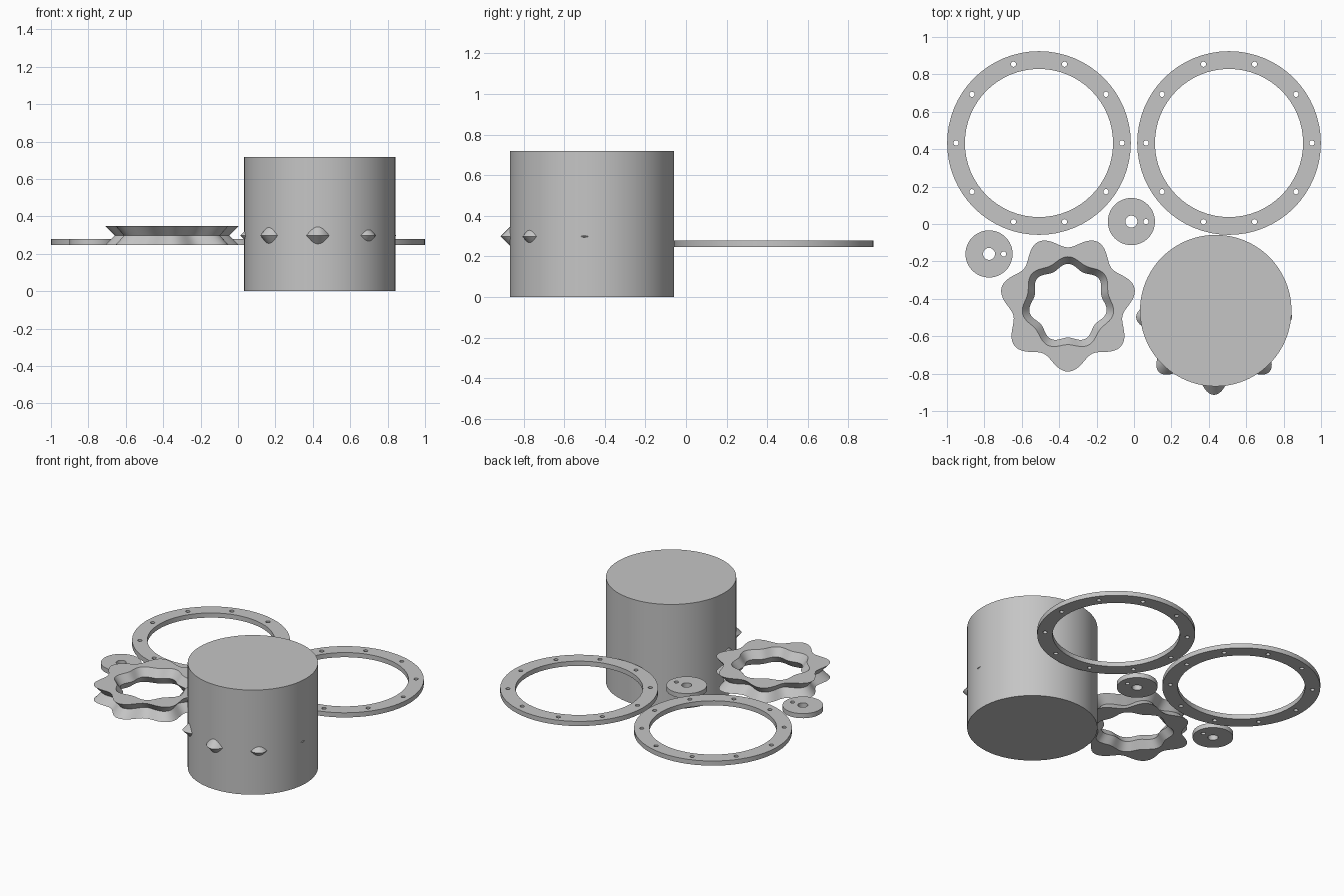
import bpy, bmesh
from math import sin, cos, pi, radians

if "Cube" in bpy.data.objects:
    bpy.data.objects.remove(bpy.data.objects["Cube"])

Z0, Z1 = 0.247, 0.279          # flat plates
K0, KM, K1 = 0.247, 0.298, 0.35  # lobed parts: bottom, waist, top

grey = bpy.data.materials.new("light_grey")
grey.diffuse_color = (0.56, 0.56, 0.56, 1)
grey.use_nodes = True
grey.node_tree.nodes["Principled BSDF"].inputs["Base Color"].default_value = grey.diffuse_color


def finish(ob, name, angle=30):
    """Clean the mesh, name it, colour it and shade it."""
    ob.name = name
    bm = bmesh.new()
    bm.from_mesh(ob.data)
    bmesh.ops.remove_doubles(bm, verts=bm.verts, dist=0.0001)
    bmesh.ops.recalc_face_normals(bm, faces=bm.faces)
    bm.to_mesh(ob.data)
    bm.free()
    ob.data.materials.clear()
    ob.data.materials.append(grey)
    bpy.ops.object.select_all(action='DESELECT')
    ob.select_set(True)
    bpy.context.view_layer.objects.active = ob
    bpy.ops.object.shade_smooth_by_angle(angle=radians(angle))


def plate(name, x, y, circles):
    """Flat plate from circles (cx, cy, radius, sides); inner ones become holes."""
    cu = bpy.data.curves.new(name, 'CURVE')
    cu.dimensions = '2D'
    cu.fill_mode = 'BOTH'
    cu.extrude = (Z1 - Z0) / 2
    for cx, cy, r, n in circles:
        sp = cu.splines.new('POLY')
        sp.points.add(n - 1)
        sp.use_cyclic_u = True
        for i, p in enumerate(sp.points):
            a = 2 * pi * i / n
            p.co = (cx + r * cos(a), cy + r * sin(a), 0, 1)
    ob = bpy.data.objects.new(name, cu)
    bpy.context.collection.objects.link(ob)
    ob.location = (x, y, (Z0 + Z1) / 2)
    bpy.ops.object.select_all(action='DESELECT')
    ob.select_set(True)
    bpy.context.view_layer.objects.active = ob
    bpy.ops.object.convert(target='MESH')
    finish(bpy.context.view_layer.objects.active, name)


def lobed(name, x, y, lobes, rows, closed):
    """Loft wavy loops (mean radius, wave height, z); one lobe points to the front."""
    n = lobes * 24
    bm = bmesh.new()
    loops = []
    for r, amp, z in rows:
        loop = []
        for i in range(n):
            t = 2 * pi * i / n
            rr = r + amp * cos(lobes * t)
            loop.append(bm.verts.new((rr * sin(t), -rr * cos(t), z)))
        loops.append(loop)
    pairs = list(zip(loops, loops[1:]))
    if closed:
        pairs.append((loops[-1], loops[0]))
    else:
        bm.faces.new(loops[0])
        bm.faces.new(loops[-1])
    for a, b in pairs:
        for i in range(n):
            j = (i + 1) % n
            bm.faces.new((a[i], a[j], b[j], b[i]))
    me = bpy.data.meshes.new(name)
    bm.to_mesh(me)
    bm.free()
    ob = bpy.data.objects.new(name, me)
    bpy.context.collection.objects.link(ob)
    ob.location = (x, y, 0)
    finish(ob, name)


# Two flange rings with ten bolt holes each
bolts = [(0.443 * cos(k * pi / 5), 0.443 * sin(k * pi / 5), 0.014, 16) for k in range(10)]
for side, x in (("left", -0.508), ("right", 0.508)):
    plate(side + "_flange_ring", x, 0.433, [(0, 0, 0.491, 64), (0, 0, 0.396, 64)] + bolts)

# Two small discs with a centre hole and an offset pin hole
for name, x, y in (("middle_disc", -0.014, 0.013), ("left_disc", -0.775, -0.16)):
    plate(name, x, y, [(0, 0, 0.126, 48), (0, 0, 0.032, 24), (0.078, 0, 0.014, 16)])

# Seven-lobed ring: grooved outside, ridged inside
lobed("grooved_cam_ring", -0.353, -0.424, 7, [
    (0.332, 0.033, K0), (0.280, 0.033, KM), (0.332, 0.033, K1),
    (0.235, -0.014, K1), (0.197, -0.014, KM), (0.235, -0.014, K0)], True)

# Eight-lobed rotor whose ridge tips poke through the drum wall
lobed("ridged_rotor", 0.428, -0.497, 8, [
    (0.304, 0.061, K0), (0.356, 0.061, KM), (0.304, 0.061, K1)], False)

# Large drum
bpy.ops.mesh.primitive_cylinder_add(vertices=96, radius=0.405, depth=0.718,
                                    location=(0.437, -0.463, 0.359))
finish(bpy.context.object, "drum")
